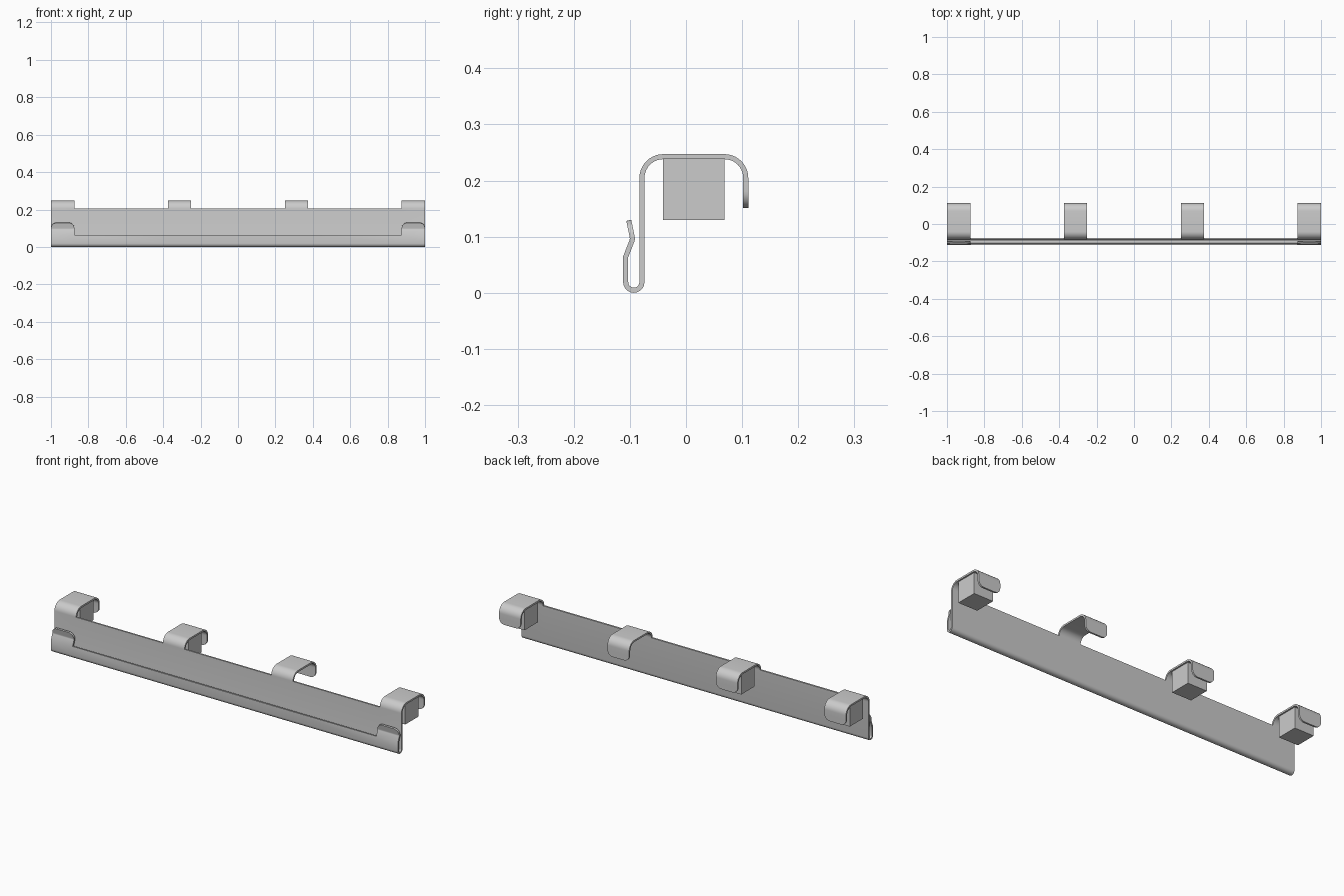
import bpy, bmesh
from math import sin, cos, radians, sqrt, dist

if "Cube" in bpy.data.objects:
    bpy.data.objects.remove(bpy.data.objects["Cube"])

T = 0.009            # sheet thickness
W = 0.125            # tab width
R = 0.03             # rounded tab corner radius
BACK, LIP = -0.0785, -0.1075
LIP_TOP, BACK_TOP = 0.064, 0.205
HOOKS = [-0.9375, -0.3125, 0.3125, 0.9375]
PADS = [-0.9375, -0.3125, 0.9375]


def arc(cy, cz, r, a0, a1, n=10):
    return [(cy + r * cos(radians(a0 + (a1 - a0) * i / n)),
             cz + r * sin(radians(a0 + (a1 - a0) * i / n))) for i in range(n + 1)]


def strip(bm, path, xs, inset=None):
    """Sweep a (y, z) path across the x stations; inset narrows single rows."""
    rows = []
    for i, (y, z) in enumerate(path):
        d = inset[i] if inset else 0
        ends = [xs[0] + d] + list(xs[1:-1]) + [xs[-1] - d]
        rows.append([bm.verts.new((x, y, z)) for x in ends])
    for a, b in zip(rows, rows[1:]):
        for j in range(len(xs) - 1):
            bm.faces.new((a[j], a[j + 1], b[j + 1], b[j]))


def tab(bm, path, cx):
    """Tab whose free end has rounded corners."""
    (y0, z0), (y1, z1) = path[-2:]
    length = dist(path[-2], path[-1])
    n = 7
    cuts = [R * (1 - sin(radians(90 * i / n))) for i in range(n + 1)]
    inset = [0] * (len(path) - 1)
    pts = list(path[:-1])
    for i, s in enumerate(cuts):
        if s > length - 1e-4:
            continue
        f = 1 - s / length
        pts.append((y0 + (y1 - y0) * f, z0 + (z1 - z0) * f))
        inset.append(R - sqrt(max(0, R * R - (R - s) ** 2)))
    strip(bm, pts, [cx - W / 2, cx + W / 2], inset)


bm = bmesh.new()

# long J-shaped rail: front lip, rolled bottom, back plate
r = (BACK - LIP) / 2
rail = ([(LIP, LIP_TOP)] + arc(LIP + r, r + T / 2, r, 180, 360)
        + [(BACK, BACK_TOP)])
stations = sorted(c + s * W / 2 for c in HOOKS for s in (-1, 1))
strip(bm, rail, stations)

# top hooks
RH = 0.038
TOP, TIP = 0.2425, 0.1065
hook = ([(BACK, BACK_TOP)] + arc(BACK + RH, TOP - RH, RH, 180, 90)[1:]
        + arc(TIP - RH, TOP - RH, RH, 90, 0) + [(TIP, 0.151)])
for x in HOOKS:
    tab(bm, hook, x)

# kinked spring clips at both ends of the lip
clip = [(LIP, LIP_TOP), (-0.0965, 0.092), (-0.0955, 0.096), (-0.096, 0.1), (-0.102, 0.129)]
for x in (HOOKS[0], HOOKS[-1]):
    tab(bm, clip, x)

bmesh.ops.remove_doubles(bm, verts=bm.verts, dist=0.0003)
bmesh.ops.recalc_face_normals(bm, faces=bm.faces)
mesh = bpy.data.meshes.new("clip_rail")
bm.to_mesh(mesh)
bm.free()
rail_obj = bpy.data.objects.new("clip_rail", mesh)
bpy.context.collection.objects.link(rail_obj)
sol = rail_obj.modifiers.new("thickness", 'SOLIDIFY')
sol.thickness = T
sol.offset = 0
sol.use_even_offset = True
bpy.context.view_layer.objects.active = rail_obj
rail_obj.select_set(True)
bpy.ops.object.modifier_apply(modifier=sol.name)
bpy.ops.object.shade_smooth_by_angle(angle=radians(35))

# square pads under three of the hooks
for i, x in enumerate(PADS):
    bpy.ops.mesh.primitive_cube_add(size=1, location=(x, 0.014, 0.184))
    pad = bpy.context.object
    pad.name = f"hook_pad_{i + 1}"
    pad.scale = (0.11, 0.11, 0.108)
